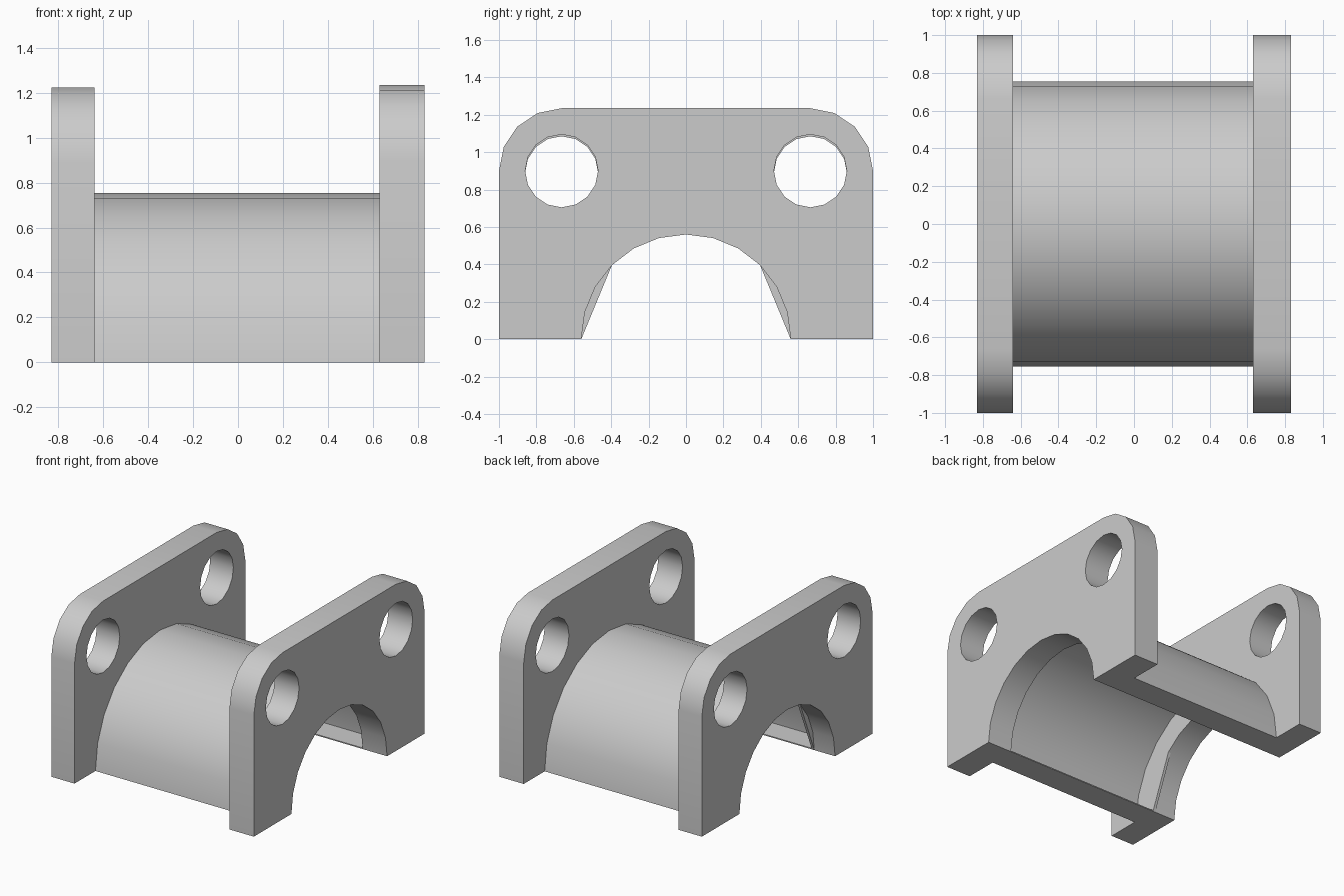
import bpy
import bmesh
from math import sin, cos, radians

old = bpy.data.objects.get("Cube")
if old:
    bpy.data.objects.remove(old)

COLOR = (0.6, 0.6, 0.6, 1)
grey = bpy.data.materials.new("plain grey")
grey.use_nodes = True
grey.diffuse_color = COLOR
grey.node_tree.nodes["Principled BSDF"].inputs["Base Color"].default_value = COLOR


def arc(cy, cz, r, start, end, steps):
    """Points of an arc in the YZ plane, angles in degrees."""
    angles = [radians(start + (end - start) * i / steps) for i in range(steps + 1)]
    return [(cy + r * cos(a), cz + r * sin(a)) for a in angles]


def extrude_profile(name, loops, x_min, x_max):
    """Solid with a YZ outline (later loops are holes), extruded along X."""
    curve = bpy.data.curves.new(name, "CURVE")
    curve.dimensions = "2D"
    curve.fill_mode = "BOTH"
    curve.extrude = (x_max - x_min) / 2
    for loop in loops:
        spline = curve.splines.new("POLY")
        spline.points.add(len(loop) - 1)
        for point, (y, z) in zip(spline.points, loop):
            point.co = (y, z, 0, 1)
        spline.use_cyclic_u = True
    obj = bpy.data.objects.new(name, curve)
    bpy.context.collection.objects.link(obj)
    obj.rotation_euler = (radians(90), 0, radians(90))
    obj.location.x = (x_min + x_max) / 2
    bpy.ops.object.select_all(action="DESELECT")
    obj.select_set(True)
    bpy.context.view_layer.objects.active = obj
    bpy.ops.object.convert(target="MESH")
    obj = bpy.context.view_layer.objects.active

    # Weld the caps to the walls
    bm = bmesh.new()
    bm.from_mesh(obj.data)
    bmesh.ops.remove_doubles(bm, verts=bm.verts, dist=0.0005)
    bmesh.ops.recalc_face_normals(bm, faces=bm.faces)
    bm.to_mesh(obj.data)
    bm.free()
    obj.data.materials.clear()
    obj.data.materials.append(grey)
    bpy.ops.object.shade_smooth_by_angle(angle=radians(32))


BORE = 0.56
SLEEVE = 0.755
SLEEVE_INNER = 0.74
CORNER = 0.335
HOLE_Y, HOLE_R = 0.665, 0.195
PLATE_INNER = {"right": -0.64, "left": 0.63}


def end_plate(name, x_min, x_max, height):
    hole_z = height - CORNER
    outline = [(1, 0)]
    outline += arc(1 - CORNER, hole_z, CORNER, 0, 90, 4)
    outline += arc(CORNER - 1, hole_z, CORNER, 90, 180, 4)
    outline += [(-1, 0)]
    outline += arc(0, 0, BORE, 180, 0, 12)
    holes = [arc(side * HOLE_Y, hole_z, HOLE_R, 0, 360, 16)[:-1] for side in (-1, 1)]
    extrude_profile(name, [outline] + holes, x_min, x_max)


# End plates with rounded top corners, two bolt holes and a half-round bore
end_plate("right_end_plate", -0.83, PLATE_INNER["right"], 1.225)
end_plate("left_end_plate", PLATE_INNER["left"], 0.83, 1.235)

# Thin half-round sleeve joining the plates
extrude_profile("half_sleeve",
                [arc(0, 0, SLEEVE, 0, 180, 12) + arc(0, 0, SLEEVE_INNER, 180, 0, 12)],
                PLATE_INNER["right"], PLATE_INNER["left"])

for label, side in (("front", -1), ("back", 1)):
    # Floor strip closing the foot of the sleeve
    inner, outer = side * BORE, side * SLEEVE_INNER
    extrude_profile(label + "_floor_strip",
                    [[(inner, 0), (outer, 0), (outer, 0.008), (inner, 0.008)]],
                    PLATE_INNER["right"], PLATE_INNER["left"])

    # Flat-sided lip at the foot of the right plate's bore
    lip = [(side * y, z) for y, z in arc(0, 0, BORE, 0, 45, 3)]
    extrude_profile(label + "_bore_lip", [lip],
                    PLATE_INNER["right"] - 0.02, PLATE_INNER["right"])
